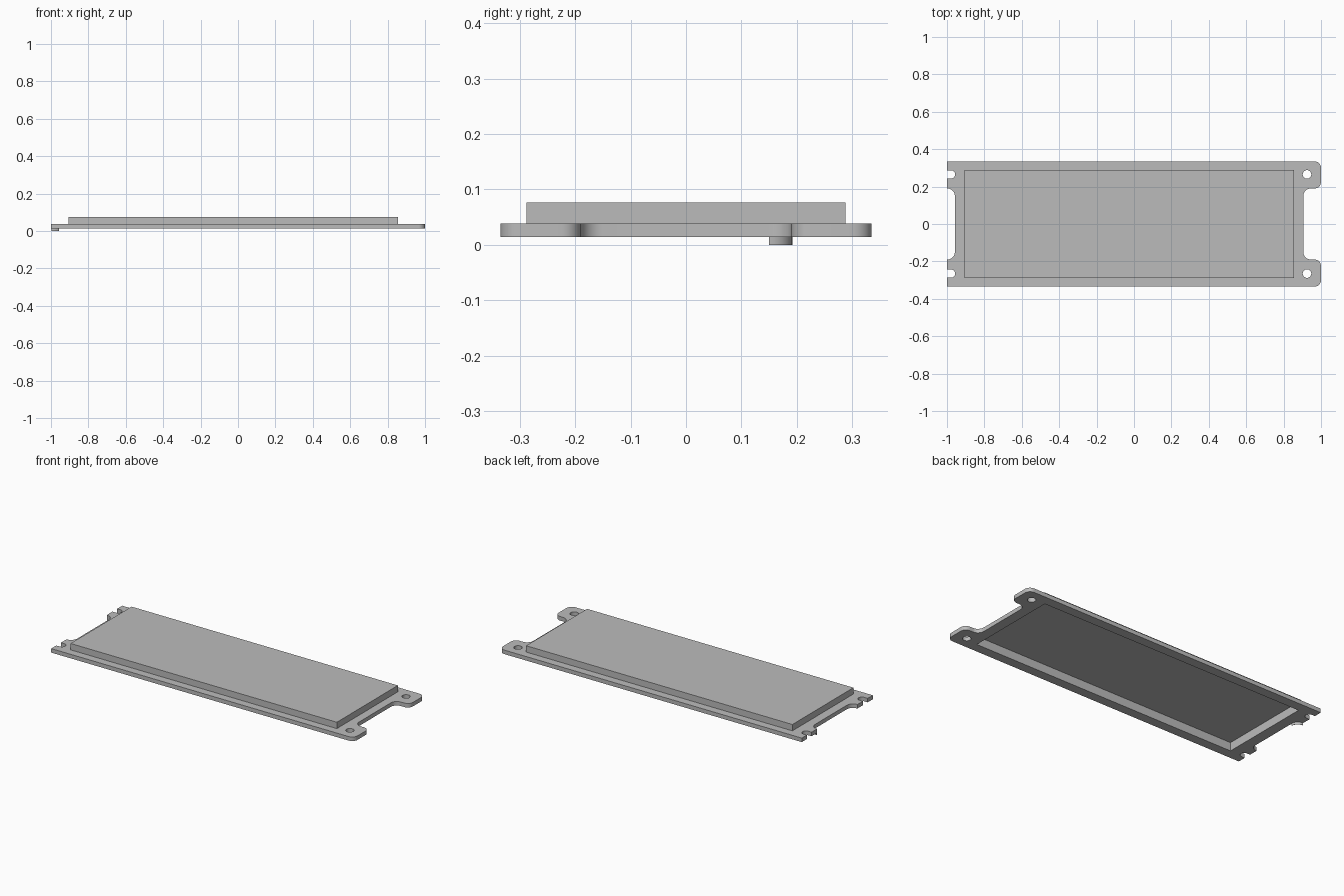
import bpy, bmesh
from math import cos, sin, pi, radians

if "Cube" in bpy.data.objects:
    bpy.data.objects.remove(bpy.data.objects["Cube"], do_unlink=True)

BASE, TOP, CROWN = 0.014, 0.038, 0.076      # flange underside, flange top, pan top
X0, X1, HALF_Y = -0.905, 0.855, 0.288       # raised pan footprint
WALL, SKIN = 0.01, 0.012

metal = bpy.data.materials.new("grey metal")
metal.use_nodes = True
grey = (0.5, 0.5, 0.5, 1)
metal.diffuse_color = grey
metal.node_tree.nodes["Principled BSDF"].inputs["Base Color"].default_value = grey


def arc(cx, cy, r, a0, a1, n=8):
    return [(cx + r * cos(radians(a0 + (a1 - a0) * i / n)),
             cy + r * sin(radians(a0 + (a1 - a0) * i / n))) for i in range(n + 1)]


def circle(cx, cy, r):
    return arc(cx, cy, r, 0, 360, 24)[:-1]


def extrude(name, loops, z0, z1):
    """Fill closed outlines (inner ones become holes) and extrude them in z."""
    curve = bpy.data.curves.new(name, 'CURVE')
    curve.dimensions = '2D'
    curve.fill_mode = 'BOTH'
    curve.extrude = (z1 - z0) / 2
    for pts in loops:
        spline = curve.splines.new('POLY')
        spline.points.add(len(pts) - 1)
        for p, (x, y) in zip(spline.points, pts):
            p.co = (x, y, 0, 1)
        spline.use_cyclic_u = True
    ob = bpy.data.objects.new(name, curve)
    bpy.context.collection.objects.link(ob)
    ob.location.z = (z0 + z1) / 2
    bpy.ops.object.select_all(action='DESELECT')
    ob.select_set(True)
    bpy.context.view_layer.objects.active = ob
    bpy.ops.object.convert(target='MESH')
    ob = bpy.context.view_layer.objects.active
    bm = bmesh.new()
    bm.from_mesh(ob.data)
    bmesh.ops.remove_doubles(bm, verts=bm.verts, dist=1e-5)
    bmesh.ops.recalc_face_normals(bm, faces=bm.faces)
    bm.to_mesh(ob.data)
    bm.free()
    ob.data.materials.clear()
    ob.data.materials.append(metal)
    bpy.ops.object.shade_smooth_by_angle(angle=radians(30))
    return ob


# Flange: half outline at +y, from the right notch round to the left notch
half = [(0.905, 0.0)]
half += arc(0.945, 0.15, 0.04, 180, 90)          # notch fillet
half += arc(0.965, 0.225, 0.035, -90, 0)         # lug inner corner
half += arc(0.965, 0.30, 0.035, 0, 90)           # lug outer corner
half += [(-1, 0.335), (-1, 0.287)]
half += arc(-0.978, 0.265, 0.022, 90, -90, 12)   # open slot
half += [(-1, 0.243), (-1, 0.19)]
half += arc(-0.998, 0.15, 0.04, 90, 0)           # left notch fillet
half += [(-0.958, 0.0)]
outline = half + [(x, -y) for x, y in reversed(half[1:-1])]

cx0, cx1, cy = X0 + WALL, X1 - WALL, HALF_Y - WALL
opening = [(cx0, -cy), (cx1, -cy), (cx1, cy), (cx0, cy)]
holes = [circle(0.925, s * 0.265, 0.023) for s in (1, -1)]
extrude("mounting_flange", [outline, opening] + holes, BASE, TOP)

# Thin curved lip hanging below one notch fillet
lip = arc(-0.998, 0.15, 0.04, 90, 0) + arc(-0.998, 0.15, 0.042, 0, 90)
extrude("locating_lip", [lip], 0, BASE)

# Raised pan, hollow from below
bm = bmesh.new()
bmesh.ops.create_cube(bm, size=1)
for v in bm.verts:
    v.co.x = X1 if v.co.x > 0 else X0
    v.co.y = HALF_Y if v.co.y > 0 else -HALF_Y
    v.co.z = CROWN if v.co.z > 0 else TOP
bm.normal_update()
under = min(bm.faces, key=lambda f: f.normal.z)
bmesh.ops.inset_region(bm, faces=[under], thickness=WALL, use_even_offset=True)
inner = bmesh.ops.extrude_face_region(bm, geom=[under])["geom"]
bmesh.ops.translate(bm, vec=(0, 0, CROWN - SKIN - TOP),
                    verts=[g for g in inner if isinstance(g, bmesh.types.BMVert)])
if under.is_valid:
    bmesh.ops.delete(bm, geom=[under], context='FACES_ONLY')
bmesh.ops.recalc_face_normals(bm, faces=bm.faces)
mesh = bpy.data.meshes.new("raised_pan")
bm.to_mesh(mesh)
bm.free()
mesh.materials.append(metal)
bpy.context.collection.objects.link(bpy.data.objects.new("raised_pan", mesh))
